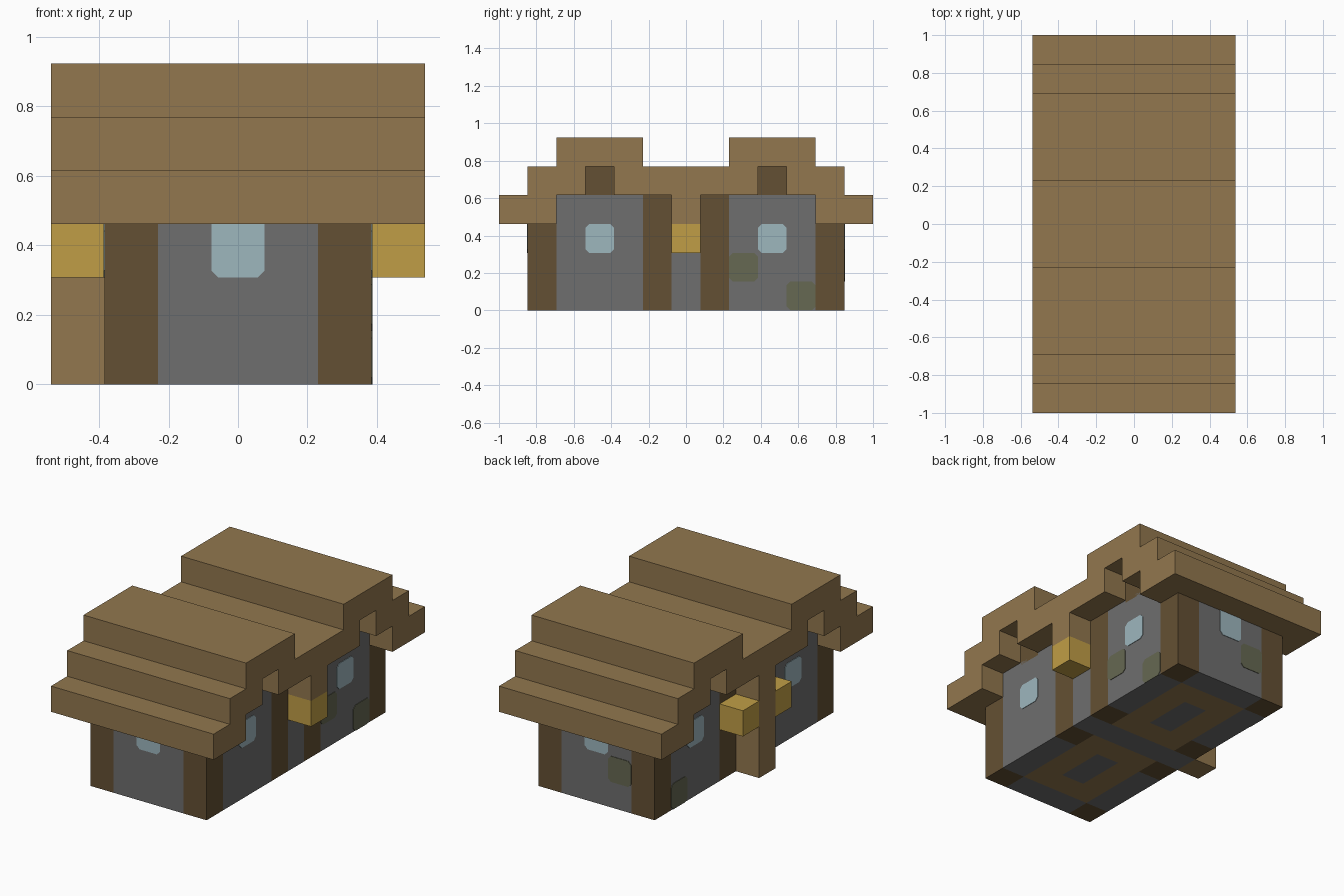
import bpy
import bmesh
from math import radians
from mathutils import Matrix, Vector

if "Cube" in bpy.data.objects:
    bpy.data.objects.remove(bpy.data.objects["Cube"])

U = 2 / 13  # one building block


def material(name, rgb):
    linear = [((c / 255 + 0.055) / 1.055) ** 2.4 for c in rgb] + [1]
    mat = bpy.data.materials.new(name)
    mat.use_nodes = True
    mat.diffuse_color = linear
    mat.node_tree.nodes["Principled BSDF"].inputs["Base Color"].default_value = linear
    return mat


plank = material("plank_wood", (146, 119, 78))
log = material("dark_log", (100, 80, 51))
stone = material("grey_stone", (110, 110, 110))
glass = material("pale_glass", (158, 183, 190))
gold = material("lamp_gold", (192, 158, 70))
moss = material("mossy_stone", (102, 104, 82))


def finish(name, bm, *mats):
    bmesh.ops.recalc_face_normals(bm, faces=bm.faces)
    bmesh.ops.scale(bm, vec=(U, U, U), verts=bm.verts)
    mesh = bpy.data.meshes.new(name)
    bm.to_mesh(mesh)
    bm.free()
    for mat in mats:
        mesh.materials.append(mat)
    obj = bpy.data.objects.new(name, mesh)
    bpy.context.collection.objects.link(obj)
    return obj


def box_mesh(x, y, z):
    bm = bmesh.new()
    bmesh.ops.create_cube(bm, size=1)
    size = Vector((x[1] - x[0], y[1] - y[0], z[1] - z[0]))
    mid = Vector((sum(x), sum(y), sum(z))) / 2
    bmesh.ops.transform(bm, matrix=Matrix.Translation(mid) @ Matrix.Diagonal(size).to_4x4(),
                        verts=bm.verts)
    return bm


def box(name, mat, x, y, z):
    return finish(name, box_mesh(x, y, z), mat)


def extrude(points, offset):
    bm = bmesh.new()
    face = bm.faces.new([bm.verts.new(p) for p in points])
    grown = bmesh.ops.extrude_face_region(bm, geom=[face], use_keep_orig=True)
    moved = [v for v in grown["geom"] if isinstance(v, bmesh.types.BMVert)]
    bmesh.ops.translate(bm, vec=offset, verts=moved)
    return bm


def panel(name, mat, turn, wall, u, z0, z1):
    """Thin plate with clipped corners, centred at u along a wall."""
    c, h = 0.13, 0.5
    outline = [(-h + c, z0), (h - c, z0), (h, z0 + c), (h, z1 - c),
               (h - c, z1), (-h + c, z1), (-h, z1 - c), (-h, z0 + c)]
    bm = extrude([(u + a, -wall, z) for a, z in outline], (0, -0.02, 0))
    bmesh.ops.rotate(bm, matrix=Matrix.Rotation(radians(turn), 3, "Z"), verts=bm.verts)
    return finish(name, bm, mat)


# Stone body, cut into blocks, with log pillars and a plank floor pattern
body = box_mesh((-2.5, 2.5), (-5.5, 5.5), (0, 4))


def slice_body(axis, at):
    normal = Vector((0, 0, 0))
    normal[axis] = 1
    bmesh.ops.bisect_plane(body, geom=body.verts[:] + body.edges[:] + body.faces[:],
                           plane_co=normal * at, plane_no=normal)


for sign in (-1, 1):
    for at in (0.5, 1.5):
        slice_body(0, sign * at)
    for at in (0.5, 1.5, 3.5, 4.5):
        slice_body(1, sign * at)
for face in body.faces:
    p = face.calc_center_median()
    ax, ay = abs(p.x), abs(p.y)
    if ax > 1.5 and (ay > 4.5 or 0.5 < ay < 1.5):
        face.material_index = 1
    elif p.z < 0.01 and ax < 1.5 and 0.5 < ay < 4.5:
        hole = ax < 0.5 and 1.5 < ay < 3.5
        face.material_index = 0 if hole else 2
finish("house_body", body, stone, log, plank)

# Stepped double roof, with notches over the beam ends
half = [(0, 5), (1.5, 5), (1.5, 6), (4.5, 6), (4.5, 5), (5.5, 5), (5.5, 4), (6.5, 4),
        (6.5, 3), (4.5, 3), (4.5, 4), (3.5, 4), (3.5, 5), (2.5, 5), (2.5, 4)]
outline = half[1:] + [(-y, z) for y, z in reversed(half[1:])]
roof = extrude([(-3.5, y, z) for y, z in outline], (7, 0, 0))
finish("stepped_roof", roof, plank)

for side, s in (("front", -1), ("back", 1)):
    ys = sorted((s * 2.5, s * 3.5))
    box(side + "_roof_beam", log, (-2.5, 2.5), ys, (3.9, 5))

# Lamp and bracket on one side, post with two lamps on the other
box("bracket", plank, (2.5, 3.5), (-0.5, 0.5), (3, 4))
box("left_lamp", gold, (2.5, 3.5), (-0.5, 0.5), (2, 3))
box("post", plank, (-3.5, -2.5), (-0.5, 0.5), (0, 4))
for side, y in (("front", -1), ("back", 1)):
    box(side + "_post_lamp", gold, (-3.5, -2.5), (y - 0.5, y + 0.5), (2, 3))

# Windows
for side, turn in (("front", 0), ("back", 180)):
    panel(side + "_window", glass, turn, 5.5, 0, 2, 3.2)
for side, turn in (("left", 90), ("right", 270)):
    for place, u in (("a", -3), ("b", 3)):
        panel(side + "_window_" + place, glass, turn, 2.5, u, 2, 3)

# Mossy stones
panel("left_moss_high", moss, 90, 2.5, 2, 1, 2)
panel("left_moss_low", moss, 90, 2.5, 4, 0, 1)
panel("back_moss", moss, 180, 5.5, 1, 1, 2)
panel("right_moss_low", moss, 270, 2.5, -4, 0, 1)
